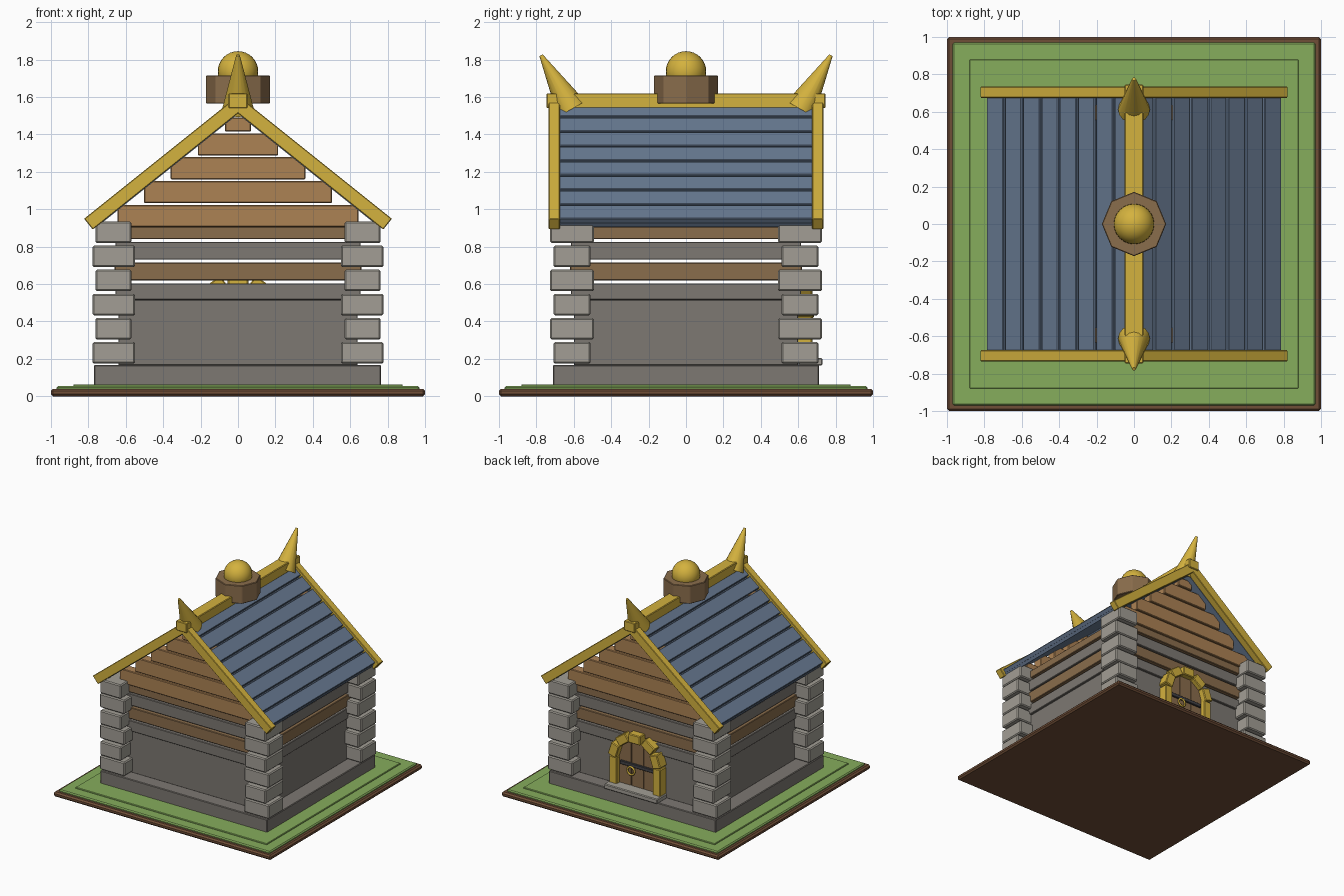
import bpy, bmesh, math
from mathutils import Vector, Matrix

cube = bpy.data.objects.get("Cube")
if cube:
    bpy.data.objects.remove(cube, do_unlink=True)


def material(name, r, g, b):
    lin = [((c / 255 + 0.055) / 1.055) ** 2.4 for c in (r, g, b)] + [1]
    m = bpy.data.materials.new(name)
    m.use_nodes = True
    m.diffuse_color = lin
    m.node_tree.nodes["Principled BSDF"].inputs["Base Color"].default_value = lin
    return m


DIRT = material("dirt", 112, 78, 55)
GRASS = material("grass", 134, 173, 92)
DARK_STONE = material("dark stone", 125, 120, 114)
STONE = material("light stone", 162, 158, 149)
WOOD = material("dark wood", 138, 109, 76)
PALE_WOOD = material("pale wood", 172, 130, 84)
SLATE = material("blue shingle", 104, 122, 146)
GOLD = material("gold", 212, 178, 62)
IRON = material("iron", 66, 66, 70)


def finish(bm, name, mat, bevel=0.0):
    mesh = bpy.data.meshes.new(name)
    bm.to_mesh(mesh)
    bm.free()
    mesh.materials.append(mat)
    ob = bpy.data.objects.new(name, mesh)
    bpy.context.collection.objects.link(ob)
    if bevel:
        mod = ob.modifiers.new("Bevel", "BEVEL")
        mod.width, mod.segments = bevel, 1
    return ob


def block(name, mat, center, size, bevel=0.006, tilt=0.0):
    """Box of a given size, tilted about the y axis."""
    bm = bmesh.new()
    bmesh.ops.create_cube(bm, size=1)
    bmesh.ops.scale(bm, vec=size, verts=bm.verts)
    ob = finish(bm, name, mat, bevel)
    ob.location = center
    ob.rotation_euler.y = tilt
    return ob


def span(name, mat, x, y, z, bevel=0.006):
    """Box from ranges along each axis."""
    ranges = (x, y, z)
    return block(name, mat, [(a + b) / 2 for a, b in ranges], [b - a for a, b in ranges], bevel)


def smooth(ob):
    for p in ob.data.polygons:
        p.use_smooth = len(p.vertices) < 5


# Ground tiers
span("ground_slab", DIRT, (-1, 1), (-1, 1), (0, 0.04), 0.012)
span("lawn", GRASS, (-0.97, 0.97), (-0.97, 0.97), (0.03, 0.055), 0.008)
span("lawn_mound", GRASS, (-0.88, 0.88), (-0.88, 0.88), (0.05, 0.064), 0.004)

# Plinth
span("plinth", DARK_STONE, (-0.77, 0.765), (-0.71, 0.71), (0.055, 0.168), 0.005)

# Walls: a low stone panel, then alternating courses with open joints
courses = [(DARK_STONE, 0.165, 0.515, 0.0), (DARK_STONE, 0.515, 0.603, 0.015),
           (WOOD, 0.62, 0.715, 0.02), (DARK_STONE, 0.73, 0.825, 0.015),
           (WOOD, 0.84, 0.905, 0.02)]
for mat, low, high, out in courses:
    fx, fy = 0.64 + out, 0.60 + out
    for s in (-1, 1):
        block("end_wall_course", mat, (0, s * (fy - 0.04), (low + high) / 2),
              (2 * fx, 0.08, high - low), 0.004)
        block("side_wall_course", mat, (s * (fx - 0.04), 0, (low + high) / 2),
              (0.08, 2 * fy - 0.02, high - low), 0.004)

# Corner stones, alternating long and short
for row in range(6):
    z = 0.232 + row * 0.129
    if row % 2 == 0:
        x0, x1, y0, y1 = 0.55, 0.778, 0.51, 0.708
    else:
        x0, x1, y0, y1 = 0.57, 0.763, 0.492, 0.727
    for sx in (-1, 1):
        for sy in (-1, 1):
            block("corner_stone", STONE, (sx * (x0 + x1) / 2, sy * (y0 + y1) / 2, z),
                  (x1 - x0, y1 - y0, 0.115), 0.008)

# Stepped gable planks
for i, half in enumerate((0.645, 0.503, 0.36, 0.215, 0.07)):
    low = 0.905 + 0.1275 * i
    high = low + (0.118 if i < 4 else 0.075)
    for s in (-1, 1):
        block("gable_plank", PALE_WOOD, (0, s * 0.595, (low + high) / 2),
              (2 * half, 0.08, high - low), 0.005)

# Roof: boards over a thin deck, edged by verge boards
SLOPE = math.atan(0.8)


def on_roof(name, mat, side, t0, t1, h0, h1, y0, y1, bevel):
    down = Vector((side * math.cos(SLOPE), 0, -math.sin(SLOPE)))
    normal = Vector((side * math.sin(SLOPE), 0, math.cos(SLOPE)))
    c = Vector((0, (y0 + y1) / 2, 1.56)) + down * (t0 + t1) / 2 + normal * (h0 + h1) / 2
    return block(name, mat, c, (t1 - t0, y1 - y0, h1 - h0), bevel, side * SLOPE)


for side in (-1, 1):
    on_roof("roof_deck", SLATE, side, 0, 1.0, -0.04, -0.015, -0.678, 0.678, 0)
    for k in range(8):
        t = 0.008 + k * 0.125
        on_roof("roof_board", SLATE, side, t, t + 0.113, -0.018, 0.017, -0.68, 0.68, 0.004)
    for y in (-0.705, 0.705):
        on_roof("verge_board", GOLD, side, -0.01, 1.024, -0.037, 0.037, y - 0.03, y + 0.03, 0.004)

# Ridge beam
span("ridge_beam", GOLD, (-0.05, 0.05), (-0.745, 0.745), (1.54, 1.62), 0.005)

# Ridge horns
for s in (-1, 1):
    base, tip = Vector((0, s * 0.612, 1.535)), Vector((0, s * 0.775, 1.823))
    axis = tip - base
    bm = bmesh.new()
    bmesh.ops.create_cone(bm, cap_ends=True, segments=16, radius1=0.085, radius2=0.01,
                          depth=axis.length)
    horn = finish(bm, "ridge_horn", GOLD)
    horn.location = (base + tip) / 2
    horn.rotation_euler = axis.to_track_quat("Z", "Y").to_euler()
    smooth(horn)

# Octagonal collar with a ball on top
bm = bmesh.new()
bmesh.ops.create_cone(bm, cap_ends=True, segments=8, radius1=0.172, radius2=0.172, depth=0.15)
finish(bm, "ridge_collar", WOOD, 0.004).location = (0, 0, 1.64)
bm = bmesh.new()
bmesh.ops.create_uvsphere(bm, u_segments=24, v_segments=16, radius=0.108)
ball = finish(bm, "ridge_ball", GOLD)
ball.location = (0, 0, 1.737)
smooth(ball)

# Door step
span("door_step", STONE, (-0.245, 0.245), (0.6, 0.73), (0.165, 0.205), 0.006)

# Arched door cut into three planks
SPRING, RADIUS = 0.42, 0.172
for k in (-1, 0, 1):
    x0, x1 = k * 0.112 - 0.053, k * 0.112 + 0.053
    bm = bmesh.new()
    outline = [(x0, 0.2), (x1, 0.2)]
    for j in range(6):
        x = x1 + (x0 - x1) * j / 5
        outline.append((x, SPRING + math.sqrt(RADIUS ** 2 - x ** 2)))
    face = bm.faces.new([bm.verts.new((x, 0.635, z)) for x, z in outline])
    ext = bmesh.ops.extrude_face_region(bm, geom=[face])
    bmesh.ops.translate(bm, vec=(0, -0.05, 0),
                        verts=[v for v in ext["geom"] if isinstance(v, bmesh.types.BMVert)])
    bmesh.ops.recalc_face_normals(bm, faces=bm.faces)
    finish(bm, "door_plank", WOOD)

# Door surround: posts and arch stones
for s in (-1, 1):
    block("door_post", GOLD, (s * 0.2, 0.63, 0.31), (0.07, 0.09, 0.23), 0.006)
for k in range(5):
    a = math.radians(18 + 36 * k)
    deep = 0.01 if k % 2 == 0 else 0
    block("arch_stone", GOLD, (0.2 * math.cos(a), 0.63 + deep / 2, SPRING + 0.2 * math.sin(a)),
          (0.075, 0.09 + deep, 0.11), 0.006, -a)

# Iron strap and ring handle
span("door_strap", IRON, (-0.155, 0.155), (0.63, 0.65), (0.365, 0.395), 0.003)
bpy.ops.mesh.primitive_torus_add(major_segments=20, minor_segments=8, major_radius=0.032,
                                 minor_radius=0.008, location=(0.05, 0.652, 0.335),
                                 rotation=(math.pi / 2, 0, 0))
ring = bpy.context.object
ring.name = "door_ring"
ring.data.materials.append(GOLD)
smooth(ring)
